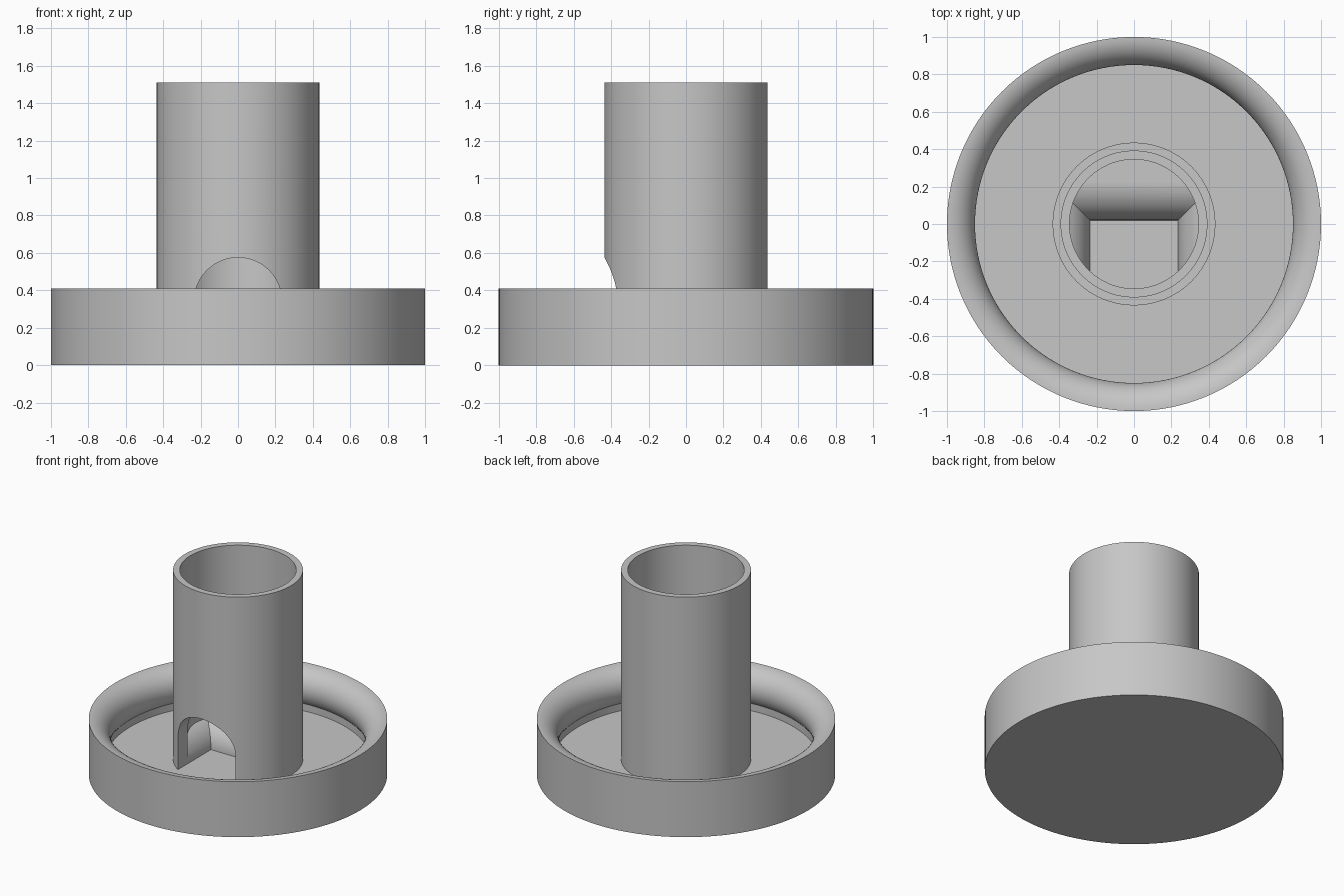
import bpy, bmesh
from math import sin, cos, pi, radians, sqrt

SEGMENTS = 128
FLOOR = 0.11          # height of the dish floor
DOOR = 0.235          # half width of the doorway

if "Cube" in bpy.data.objects:
    bpy.data.objects.remove(bpy.data.objects["Cube"])

grey = bpy.data.materials.new("plain grey")
grey.use_nodes = True
grey.diffuse_color = (0.57, 0.57, 0.57, 1)
grey.node_tree.nodes["Principled BSDF"].inputs["Base Color"].default_value = grey.diffuse_color


def make_object(name, bm):
    bmesh.ops.remove_doubles(bm, verts=bm.verts, dist=1e-5)
    bmesh.ops.recalc_face_normals(bm, faces=bm.faces)
    mesh = bpy.data.meshes.new(name)
    bm.to_mesh(mesh)
    bm.free()
    mesh.materials.append(grey)
    obj = bpy.data.objects.new(name, mesh)
    bpy.context.collection.objects.link(obj)
    return obj


def loft(name, rings, closed=False):
    """Skin a list of rings; cap the ends, or join last to first."""
    bm = bmesh.new()
    loops = [[bm.verts.new(p) for p in ring] for ring in rings]
    pairs = list(zip(loops, loops[1:]))
    if closed:
        pairs.append((loops[-1], loops[0]))
    else:
        bm.faces.new(loops[0])
        bm.faces.new(loops[-1])
    for a, b in pairs:
        for i in range(len(a)):
            j = (i + 1) % len(a)
            bm.faces.new((a[i], a[j], b[j], b[i]))
    return make_object(name, bm)


def lathe(name, profile, closed=False):
    angles = [2 * pi * i / SEGMENTS for i in range(SEGMENTS)]
    return loft(name, [[(r * cos(a), r * sin(a), z) for a in angles]
                       for r, z in profile], closed)


def activate(obj):
    bpy.ops.object.select_all(action='DESELECT')
    obj.select_set(True)
    bpy.context.view_layer.objects.active = obj


def cut(obj, cutter):
    cutter.hide_render = True
    mod = obj.modifiers.new("cut", 'BOOLEAN')
    mod.operation = 'DIFFERENCE'
    mod.solver = 'EXACT'
    mod.object = cutter
    activate(obj)
    bpy.ops.object.modifier_apply(modifier=mod.name)
    bpy.data.objects.remove(cutter)


# Round dish with a rolled rim
roll = [(1 + 0.15 * cos(t), 0.26 + 0.15 * sin(t))
        for t in (radians(90 + 130 * i / 20) for i in range(21))]
dish = lathe("dish", [(1, 0), *roll, (roll[-1][0], FLOOR)])

# Hollow tube with an inner step
tube = lathe("tube", [(0.435, 0.1), (0.435, 1.51), (0.39, 1.51),
                      (0.39, 0.7), (0.345, 0.7), (0.345, 0.1)], closed=True)

# Arched doorway through the front of the tube
arch = [(DOOR * cos(pi * i / 40), 0.34 + DOOR * sin(pi * i / 40)) for i in range(41)]
arch += [(-DOOR, 0), (DOOR, 0)]
cut(tube, loft("door_cutter", [[(x, y, z) for x, z in arch] for y in (-0.6, 0.02)]))

# Chute inside the tube, with rounded edges leading down to the doorway
ROUND = 0.2
chute = lathe("chute", [(0.347, 0.1), (0.347, FLOOR + ROUND)])
steps = [(0, 0.02)]
for i in range(17):
    a = pi / 2 * i / 16
    steps.append((ROUND * (1 - cos(a)), FLOOR + ROUND * sin(a)))
steps.append((ROUND, FLOOR + ROUND + 0.1))
cut(chute, loft("chute_cutter", [
    [(-DOOR - d, -0.6, z), (DOOR + d, -0.6, z),
     (DOOR + d, 0.02 + d, z), (-DOOR - d, 0.02 + d, z)] for d, z in steps]))

for obj in (dish, tube, chute):
    activate(obj)
    bpy.ops.object.shade_smooth_by_angle(angle=radians(30))
